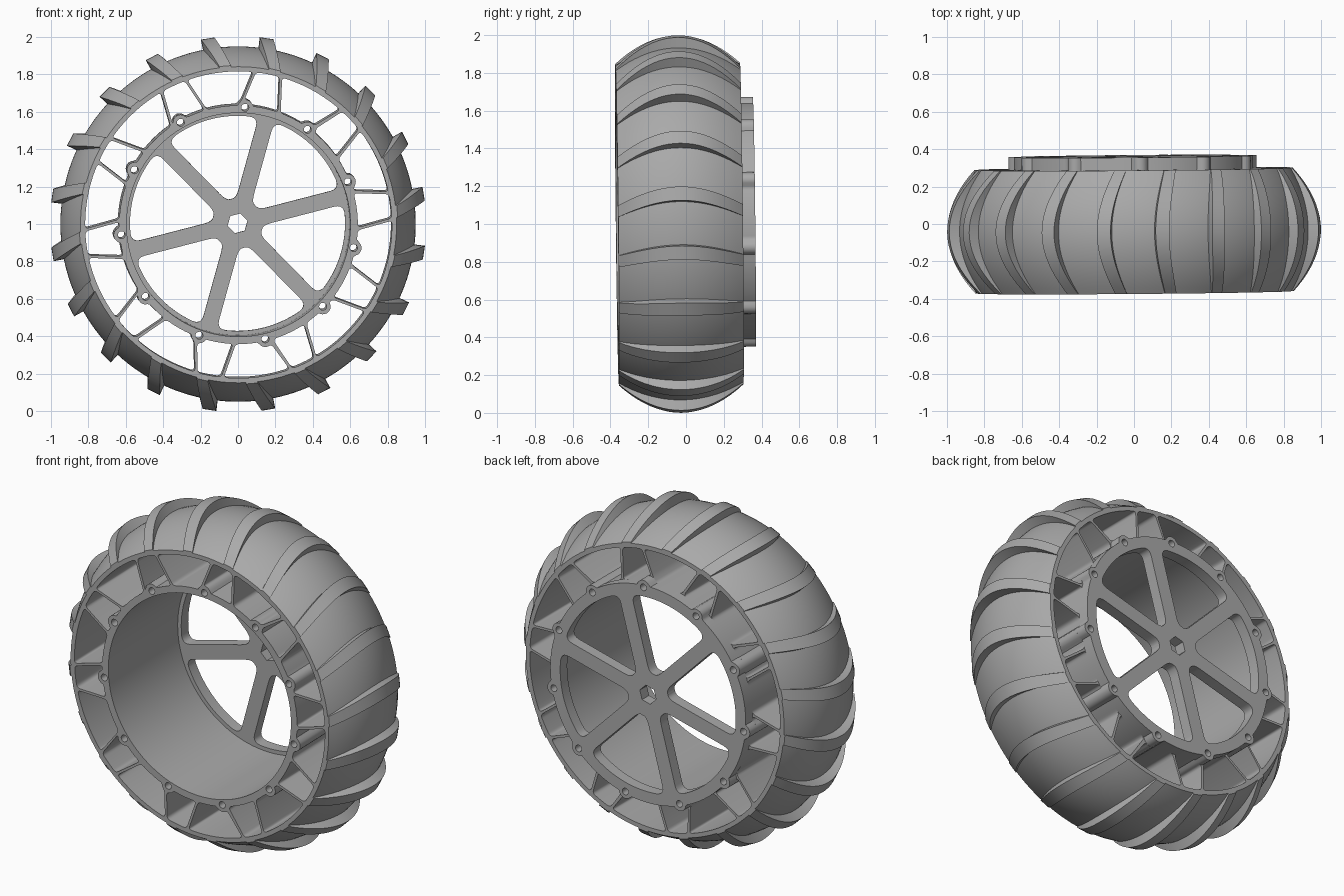
import bpy, bmesh
from math import sin, cos, asin, sqrt, pi, radians
from mathutils import Matrix, Vector

cube = bpy.data.objects.get("Cube")
if cube:
    bpy.data.objects.remove(cube)

grey = bpy.data.materials.new("mid_grey")
grey.use_nodes = True
grey.diffuse_color = (0.4, 0.4, 0.4, 1)
grey.node_tree.nodes["Principled BSDF"].inputs["Base Color"].default_value = (0.4, 0.4, 0.4, 1)

# Wheel axis runs along y, with a very slight lean
LEAN = Matrix.Translation((0, 0, 1)) @ Matrix.Rotation(0.008, 4, 'Z') @ Matrix.Rotation(0.011, 4, 'X')
FRONT, BACK, PLATE_BACK = -0.365, 0.295, 0.362
MID, HALF = (FRONT + BACK) / 2, (BACK - FRONT) / 2
BOLTS, BOLT_R, BOLT_START = 11, 0.628, radians(86.8)
STEP = 2 * pi / BOLTS


def polar(r, a):
    return Vector((r * cos(a), r * sin(a)))


def add_object(name, mesh, smooth=35):
    mesh.materials.clear()
    mesh.materials.append(grey)
    ob = bpy.data.objects.new(name, mesh)
    bpy.context.collection.objects.link(ob)
    bpy.ops.object.select_all(action='DESELECT')
    ob.select_set(True)
    bpy.context.view_layer.objects.active = ob
    bpy.ops.object.shade_smooth_by_angle(angle=radians(smooth))
    return ob


def extrude_outline(name, loops, y0, y1):
    """Extrude the first loop along y; the other loops become holes."""
    cu = bpy.data.curves.new(name, 'CURVE')
    cu.dimensions, cu.fill_mode, cu.extrude = '2D', 'BOTH', (y1 - y0) / 2
    for loop in loops:
        sp = cu.splines.new('POLY')
        sp.points.add(len(loop) - 1)
        for p, v in zip(sp.points, loop):
            p.co = (v.x, v.y, 0, 1)
        sp.use_cyclic_u = True
    tmp = bpy.data.objects.new(name + "_outline", cu)
    bpy.context.collection.objects.link(tmp)
    dg = bpy.context.evaluated_depsgraph_get()
    mesh = bpy.data.meshes.new_from_object(tmp.evaluated_get(dg))
    bpy.data.objects.remove(tmp)
    mesh.transform(LEAN @ Matrix.Translation((0, (y0 + y1) / 2, 0)) @ Matrix.Rotation(pi / 2, 4, 'X'))
    return add_object(name, mesh)


def circle(r, n=128, centre=Vector((0, 0)), turn=0.0):
    return [centre + polar(r, turn + 2 * pi * i / n) for i in range(n)]


def scalloped(r, boss, a):
    """Radius of a circle with a round boss at each bolt."""
    d = (a - BOLT_START + STEP / 2) % STEP - STEP / 2
    under = boss ** 2 - (BOLT_R * sin(d)) ** 2
    return max(r, BOLT_R * cos(d) + sqrt(under)) if under > 0 else r


def window(in0, in1, r_in, out0, out1, r_out, fillet, n=14):
    """Rounded opening between two arcs; the radii are functions of angle."""
    def arc(a0, a1, rad):
        e = min(fillet / rad(a0), 0.4 * (a1 - a0))
        return [polar(rad(a), a) for a in
                [a0 + e + (a1 - a0 - 2 * e) * i / n for i in range(n + 1)]]

    inner, outer = arc(in0, in1, r_in), arc(out0, out1, r_out)[::-1]
    c = [polar(r_in(in0), in0), polar(r_in(in1), in1), polar(r_out(out1), out1), polar(r_out(out0), out0)]

    def corner(before, k, after):
        return [before * (1 - t) ** 2 + c[k] * 2 * t * (1 - t) + after * t * t
                for t in (0, 0.2, 0.4, 0.6, 0.8, 1)]

    def toward(k, j):
        return c[k] + (c[j] - c[k]).normalized() * fillet

    return (inner[1:-1] + corner(inner[-1], 1, toward(1, 2)) + corner(toward(2, 1), 2, outer[0])
            + outer[1:-1] + corner(outer[-1], 3, toward(3, 0)) + corner(toward(0, 3), 0, inner[0]))


bolt_holes = [circle(0.02, 16, polar(BOLT_R, BOLT_START + i * STEP)) for i in range(BOLTS)]

# Rim: inner tube with bosses, truss webs and outer ring
def tube_edge(a):
    return scalloped(0.638, 0.042, a)

def ring_edge(a):
    return 0.82

rim = [circle(0.836, 160), circle(0.598)] + bolt_holes
web_in, web_out = 0.012, 0.009          # half web thickness as angles
for i in range(10):
    mid = radians(79 + 36 * i)
    i_half, o_half = radians(9), radians(5)
    rim.append(window(mid - i_half + web_in, mid + i_half - web_in, tube_edge,
                      mid - o_half + web_out, mid + o_half - web_out, ring_edge, 0.02))
    mid += radians(18)
    rim.append(window(mid - i_half + web_in, mid + i_half - web_in, tube_edge,
                      mid - radians(13) + web_out, mid + radians(13) - web_out, ring_edge, 0.02))
extrude_outline("rim", rim, FRONT, BACK)

# Back plate: six spokes, hexagonal shaft hole, bolt bosses
edge = [2 * pi * i / 360 for i in range(360)]
plate = [[polar(scalloped(0.64, 0.042, a), a) for a in edge]] + bolt_holes
first_spoke = radians(14.5)
plate.append(circle(0.055, 6, turn=first_spoke))
for i in range(6):
    a0 = first_spoke + i * pi / 3
    a1 = a0 + pi / 3
    s_in, s_out = asin(0.043 / 0.135), asin(0.043 / 0.575)
    plate.append(window(a0 + s_in, a1 - s_in, lambda a: 0.135,
                        a0 + s_out, a1 - s_out, lambda a: 0.575, 0.05))
extrude_outline("spoke_plate", plate, BACK, PLATE_BACK)


def crown(edge_r, peak_r, t):
    return edge_r + (peak_r - edge_r) * (1 - t * t)


def sweep(name, rings, closed):
    """Skin a list of point rings; cap the ends when not closed."""
    bm = bmesh.new()
    rows = [[bm.verts.new(p) for p in ring] for ring in rings]
    n = len(rows[0])
    for i in range(len(rows) if closed else len(rows) - 1):
        a, b = rows[i], rows[(i + 1) % len(rows)]
        for j in range(n):
            k = (j + 1) % n
            bm.faces.new((a[j], a[k], b[k], b[j]))
    if not closed:
        bm.faces.new(rows[0])
        bm.faces.new(rows[-1])
    bmesh.ops.recalc_face_normals(bm, faces=bm.faces)
    mesh = bpy.data.meshes.new(name)
    bm.to_mesh(mesh)
    bm.free()
    mesh.transform(LEAN)
    return add_object(name, mesh)


def point(r, a, t):
    return (r * cos(a), MID + HALF * t, r * sin(a))


# Tyre: crowned tread body
steps = [i / 10 - 1 for i in range(21)]
section = [(crown(0.845, 0.95, t), t) for t in steps] + [(0.836, 1), (0.836, -1)]
sweep("tyre_body", [[point(r, 2 * pi * i / 160, t) for r, t in section] for i in range(160)], True)

# Tread lugs: bowed bars whose ends trail behind the middle
for i in range(20):
    mid, half = radians(81.3 + 18 * i), radians(2.1)
    rings = []
    for t in steps:
        a = mid - radians(4.5) * t * t
        low, top = crown(0.838, 0.93, t), crown(0.852, 1.006, t)
        rings.append([point(low, a - half, t), point(top, a - half, t),
                      point(top, a + half, t), point(low, a + half, t)])
    sweep(f"tread_lug_{i + 1}", rings, False)
